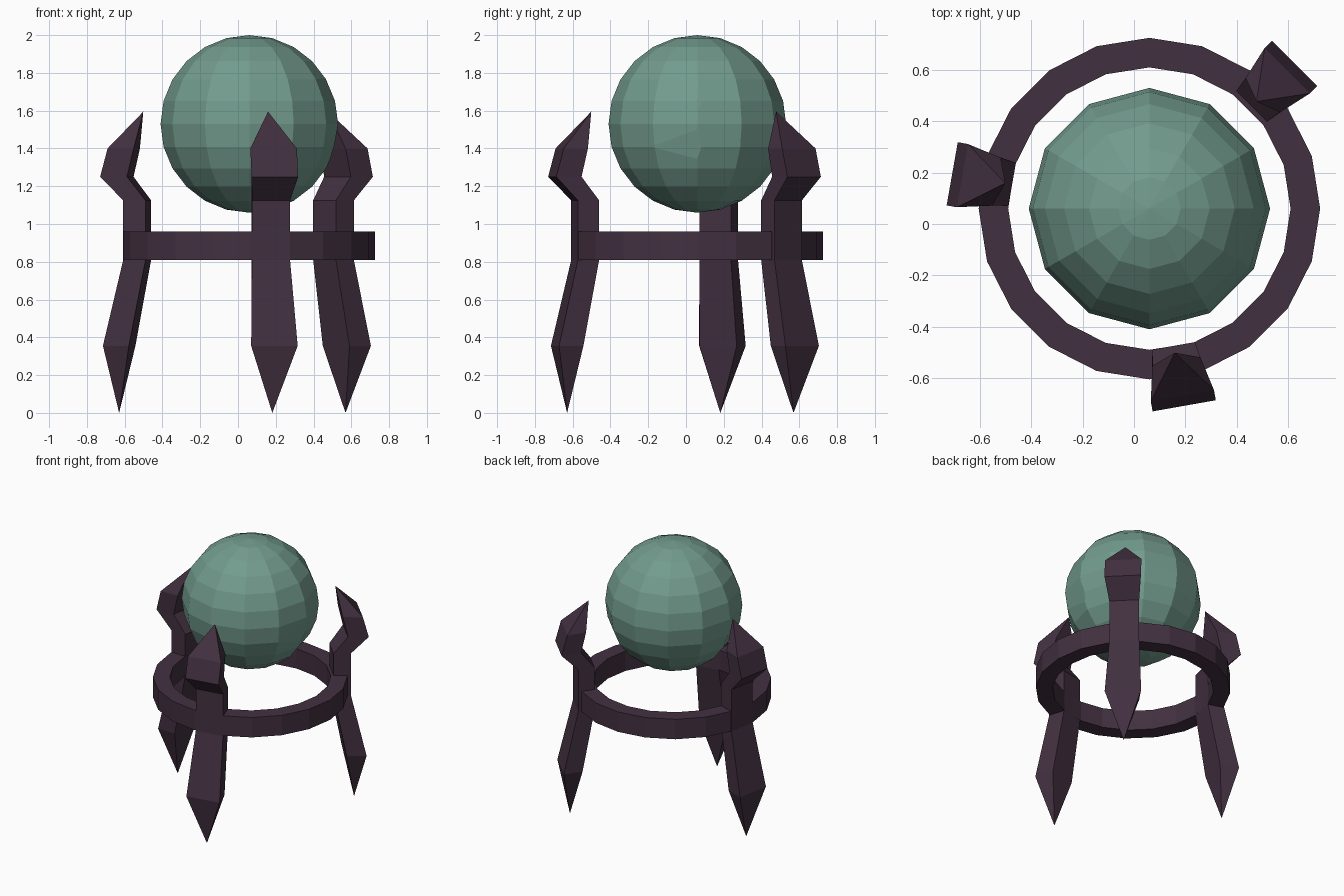
import bpy, bmesh, math
from mathutils import Vector

if "Cube" in bpy.data.objects:
    bpy.data.objects.remove(bpy.data.objects["Cube"])

CX = CY = 0.06


def material(name, color):
    m = bpy.data.materials.new(name)
    m.diffuse_color = (*color, 1)
    m.use_nodes = True
    m.node_tree.nodes["Principled BSDF"].inputs["Base Color"].default_value = m.diffuse_color
    return m


def finish(name, bm, mat, loc):
    bmesh.ops.recalc_face_normals(bm, faces=bm.faces[:])
    me = bpy.data.meshes.new(name)
    bm.to_mesh(me)
    bm.free()
    me.materials.append(mat)
    ob = bpy.data.objects.new(name, me)
    ob.location = loc
    bpy.context.collection.objects.link(ob)
    return ob


metal = material("dark_metal", (0.055, 0.03, 0.052))
glass = material("green_orb", (0.17, 0.33, 0.27))

# Orb: low-poly ball with three shallow flattened chips on its right side
bm = bmesh.new()
bmesh.ops.create_uvsphere(bm, u_segments=12, v_segments=12, radius=0.47)
for y, z, dist in [(-0.11, 0.18, 0.452), (0.09, 0.07, 0.457), (-0.10, -0.11, 0.449)]:
    n = Vector((math.sqrt(0.47 ** 2 - y * y - z * z), y, z)).normalized()
    cut = bmesh.ops.bisect_plane(bm, geom=bm.verts[:] + bm.edges[:] + bm.faces[:],
                                 plane_co=n * dist, plane_no=n, clear_outer=True)
    rim = [e for e in cut["geom_cut"] if isinstance(e, bmesh.types.BMEdge)]
    if rim:
        bmesh.ops.holes_fill(bm, edges=rim, sides=0)
finish("orb", bm, glass, (CX, CY, 1.53))

# Ring: 20-sided band with a rectangular section
bm = bmesh.new()
section = [(0.55, 0.81), (0.665, 0.81), (0.665, 0.96), (0.55, 0.96)]
loops = []
for i in range(20):
    a = math.tau * i / 20
    loops.append([bm.verts.new((r * math.cos(a), r * math.sin(a), z)) for r, z in section])
for i in range(20):
    p, q = loops[i], loops[(i + 1) % 20]
    for k in range(4):
        bm.faces.new((p[k], q[k], q[(k + 1) % 4], p[(k + 1) % 4]))
finish("ring", bm, metal, (CX, CY, 0))

# Claw legs: lofted four-sided sections (z, outer r, inner r, outer width, inner width)
SECTIONS = [
    (0.355, 0.765, 0.63, 0.25, 0.20),
    (0.81, 0.66, 0.543, 0.205, 0.17),
    (1.125, 0.66, 0.543, 0.205, 0.17),
    (1.25, 0.78, 0.64, 0.25, 0.20),
    (1.40, 0.74, 0.605, 0.25, 0.19),
]


def claw_leg(name, angle, shift):
    bm = bmesh.new()
    rings = [[bm.verts.new(c) for c in ((ro, -wo / 2, z), (ro, wo / 2, z),
                                        (ri, wi / 2, z), (ri, -wi / 2, z))]
             for z, ro, ri, wo, wi in SECTIONS]
    foot = bm.verts.new((0.70, 0, 0))
    tip = bm.verts.new((0.57, 0, 1.595))
    for k in range(4):
        j = (k + 1) % 4
        for p, q in zip(rings, rings[1:]):
            bm.faces.new((p[k], p[j], q[j], q[k]))
        bm.faces.new((rings[0][j], rings[0][k], foot))
        bm.faces.new((rings[-1][k], rings[-1][j], tip))
    a = math.radians(angle)
    ob = finish(name, bm, metal, (CX + shift * math.cos(a), CY + shift * math.sin(a), 0))
    ob.rotation_euler.z = a


claw_leg("front_leg", 280, 0)
claw_leg("left_leg", 170, 0)
claw_leg("back_right_leg", 45, 0.02)
